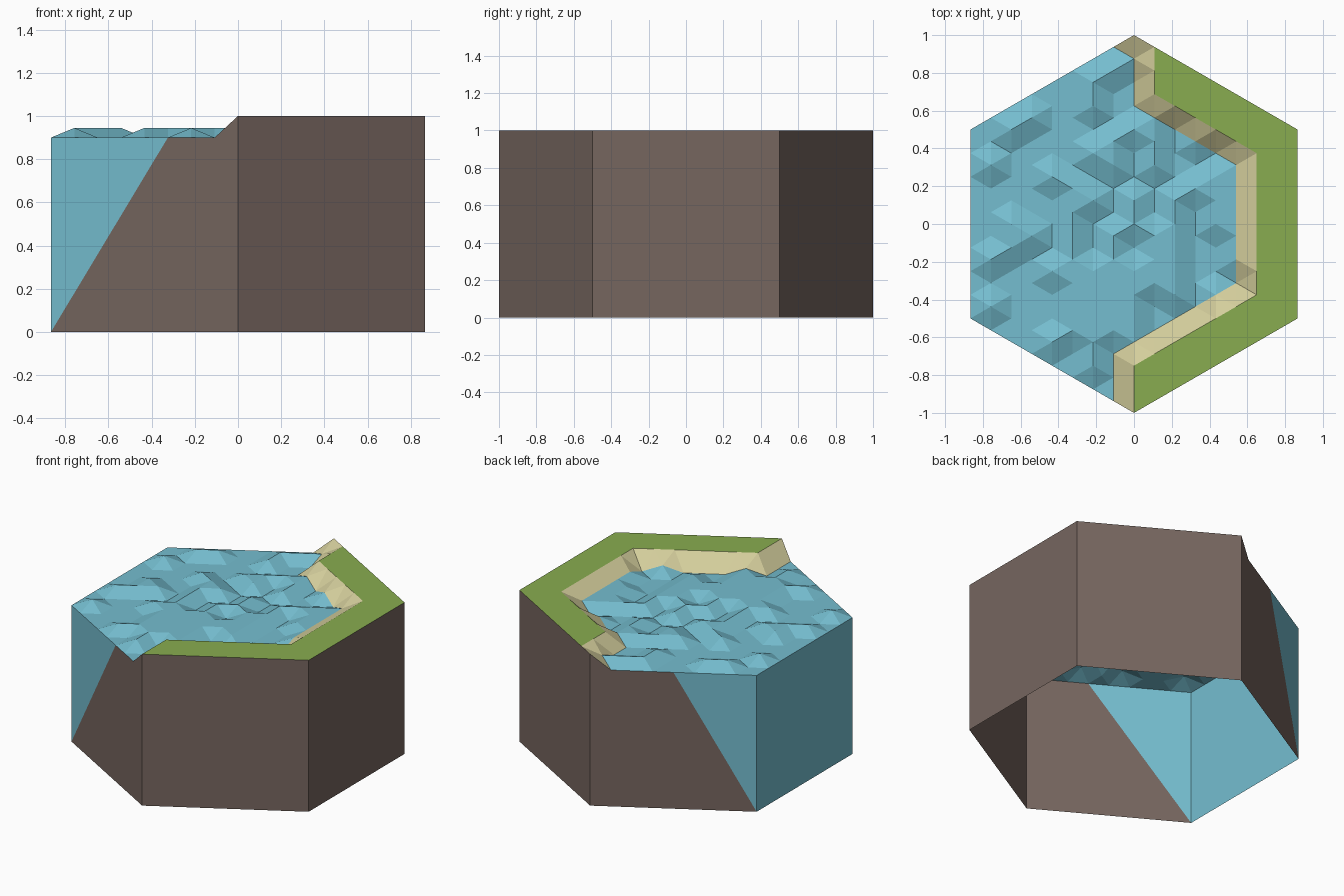
import bpy, bmesh, math, random

if "Cube" in bpy.data.objects:
    bpy.data.objects.remove(bpy.data.objects["Cube"])

random.seed(7)
N = 8                                  # lattice cells per hexagon side
DX, DY = math.sqrt(3) / 2 / N, 1 / N / 2
LAND, WATER, WAVE = 1.0, 0.90, 0.945   # surface heights


def material(name, rgb):
    m = bpy.data.materials.new(name)
    lin = [((c / 255 + 0.055) / 1.055) ** 2.4 for c in rgb]
    m.diffuse_color = (*lin, 1)
    m.use_nodes = True
    m.node_tree.nodes["Principled BSDF"].inputs["Base Color"].default_value = m.diffuse_color
    return m


brown = material("brown earth", (118, 102, 95))
blue = material("blue water", (117, 190, 208))
green = material("green grass", (136, 172, 80))
tan = material("tan sand", (212, 206, 156))


def build(name, polys, mat):
    """Flat-shaded object from a list of polygons given as point lists."""
    bm = bmesh.new()
    for p in polys:
        bm.faces.new([bm.verts.new(c) for c in p])
    bmesh.ops.remove_doubles(bm, verts=bm.verts[:], dist=1e-4)
    me = bpy.data.meshes.new(name)
    bm.to_mesh(me)
    bm.free()
    me.materials.append(mat)
    ob = bpy.data.objects.new(name, me)
    bpy.context.collection.objects.link(ob)


# Top surface: triangular lattice, k counts half steps in y
def ring(i, k):
    return max(abs(i), (abs(i) + abs(k)) / 2)


def is_land(i, k):
    return (ring(i, k) >= 6 and (i >= 1 or (i == 0 and k < 0))) or (i, k) == (0, 2 * N)


point = {}
for i in range(-N, N + 1):
    for k in range(-2 * N, 2 * N + 1):
        if (i + k) % 2 == 0 and ring(i, k) <= N:
            if is_land(i, k):
                z = LAND
            elif ring(i, k) == N:
                z = WATER
            else:
                z = random.choice((WATER, WAVE))
            point[i, k] = (i * DX, k * DY, z)

grass, sand, water = [], [], []
for i, k in point:
    for tri in (((i, k), (i + 1, k - 1), (i + 1, k + 1)),
                ((i, k), (i + 1, k + 1), (i, k + 2))):
        if all(t in point for t in tri):
            n = sum(is_land(*t) for t in tri)
            target = grass if n == 3 else sand if n else water
            target.append([point[t] for t in tri])
build("grass_rim", grass, green)
build("sand_shore", sand, tan)
build("water_surface", water, blue)

# Side walls, open underneath
R = math.sqrt(3) / 2


def slanted(profile, side):
    """Wall profile in (x, z) laid on the front (-1) or back (1) hexagon sides."""
    pts = [(x, side * (1 - abs(x) / math.sqrt(3)), z) for x, z in profile]
    return pts if side < 0 else pts[::-1]


earth = [[(R, -.5, 0), (R, .5, 0), (R, .5, LAND), (R, -.5, LAND)]]
sea = [[(-R, .5, 0), (-R, -.5, 0), (-R, -.5, WATER), (-R, .5, WATER)]]
for side, split in ((-1, -3 * DX), (1, -4 * DX)):
    earth.append(slanted([(0, 0), (R, 0), (R, LAND), (0, LAND)], side))
    earth.append(slanted([(-R, 0), (0, 0), (0, LAND), (-DX, WATER), (split, WATER)], side))
    sea.append(slanted([(-R, 0), (split, WATER), (-R, WATER)], side))
build("earth_walls", earth, brown)
build("water_walls", sea, blue)
